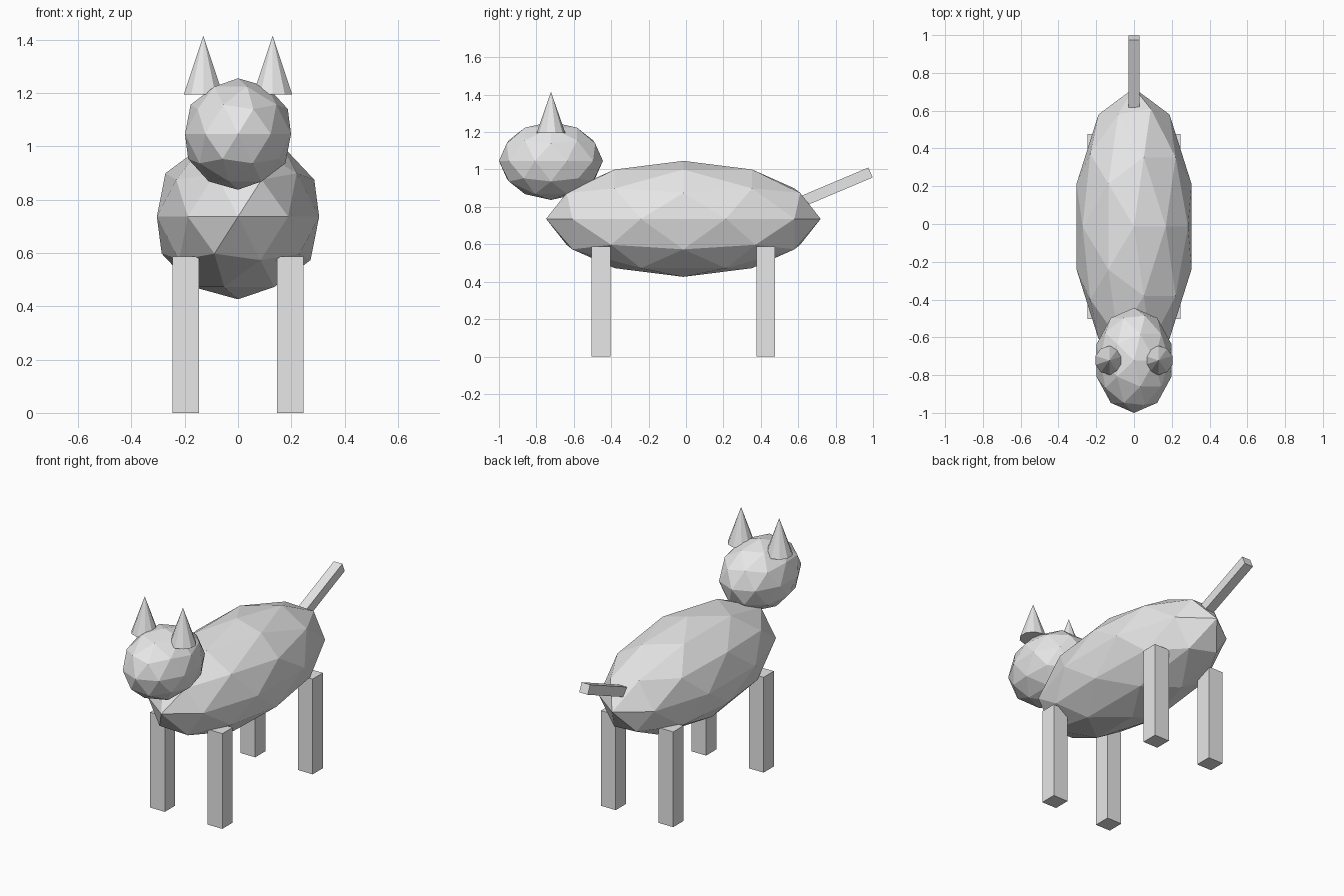
import bpy
import math

cube = bpy.data.objects.get("Cube")
if cube:
    bpy.data.objects.remove(cube, do_unlink=True)

GREY = (0.8, 0.8, 0.8, 1.0)
grey = bpy.data.materials.new("plain_grey")
grey.use_nodes = True
grey.diffuse_color = GREY
grey.node_tree.nodes["Principled BSDF"].inputs["Base Color"].default_value = GREY


def finish(name, scale=(1, 1, 1)):
    """Name the newest object, size it and give it the grey material."""
    obj = bpy.context.object
    obj.name = name
    obj.scale = scale
    obj.data.materials.append(grey)
    bpy.ops.object.transform_apply(location=False, rotation=False, scale=True)
    return obj


def faceted_ball(name, centre, radii):
    bpy.ops.mesh.primitive_ico_sphere_add(subdivisions=2, radius=1, location=centre)
    return finish(name, radii)


def box(name, centre, size, tilt=0):
    bpy.ops.mesh.primitive_cube_add(size=1, location=centre, rotation=(tilt, 0, 0))
    return finish(name, size)


# Body and head
faceted_ball("body", (0, -0.014, 0.736), (0.32, 0.734, 0.31))
faceted_ball("head", (0, -0.722, 1.046), (0.209, 0.278, 0.209))

# Ears and legs, in mirrored pairs
LEG_HEIGHT = 0.587
for side, sign in (("left", 1), ("right", -1)):
    bpy.ops.mesh.primitive_cone_add(vertices=10, radius1=0.077, radius2=0, depth=0.22,
                                    location=(sign * 0.13, -0.722, 1.305))
    finish(side + "_ear")
    for end, y in (("front", -0.454), ("back", 0.426)):
        box(f"{end}_{side}_leg", (sign * 0.196, y, LEG_HEIGHT / 2),
            (0.1, 0.1, LEG_HEIGHT))

# Tail, rising backwards
box("tail", (0, 0.807, 0.908), (0.058, 0.39, 0.058), math.radians(22.9))
